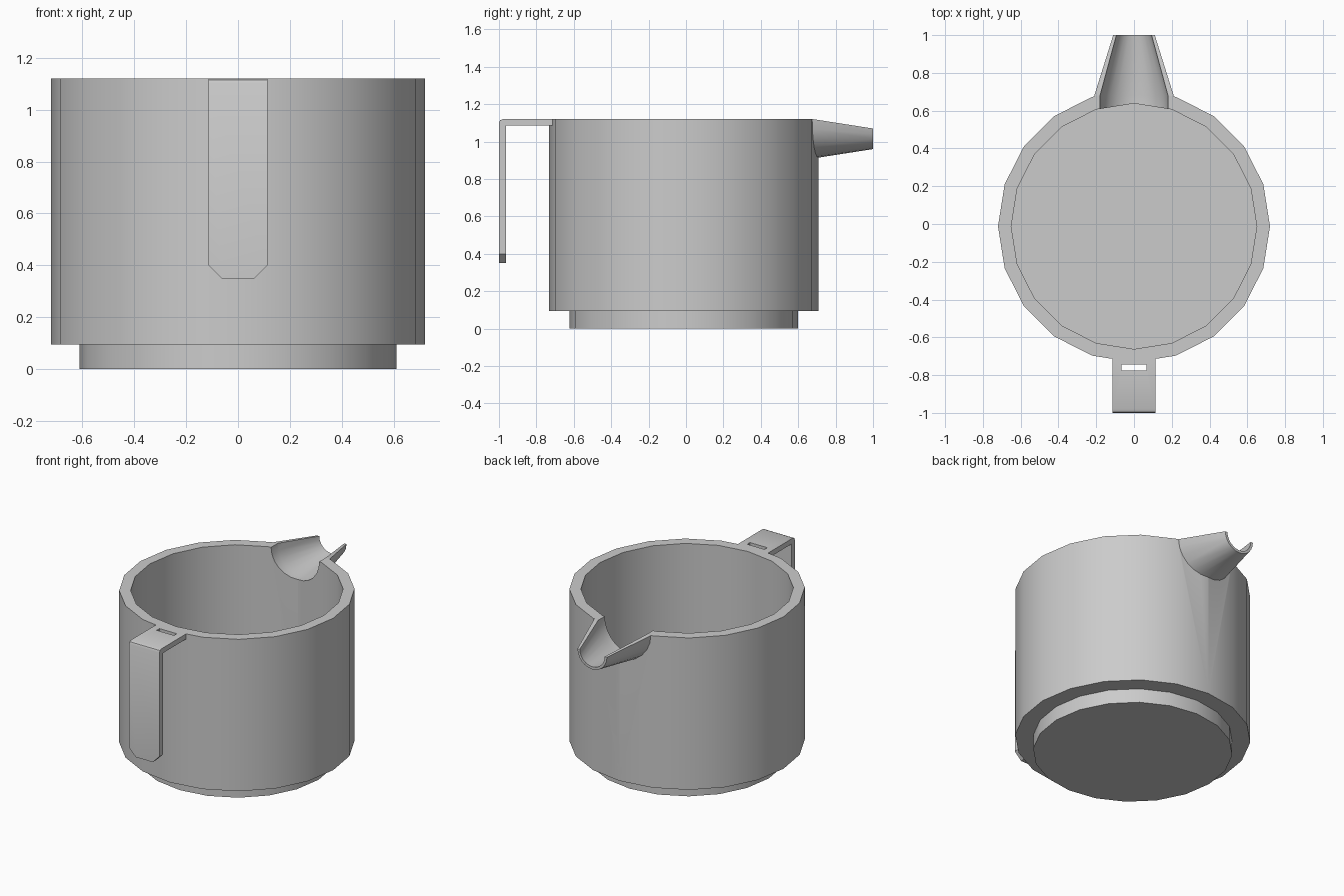
import bpy, bmesh
from math import sin, cos, pi

if "Cube" in bpy.data.objects:
    bpy.data.objects.remove(bpy.data.objects["Cube"])

CY = -0.012   # centre of the pot in y
TOP = 1.12    # rim height


def make(name, bm):
    bmesh.ops.remove_doubles(bm, verts=bm.verts, dist=1e-5)
    bmesh.ops.recalc_face_normals(bm, faces=bm.faces)
    me = bpy.data.meshes.new(name)
    bm.to_mesh(me)
    bm.free()
    ob = bpy.data.objects.new(name, me)
    bpy.context.collection.objects.link(ob)
    return ob


def loft(name, rings):
    """Closed solid through rings of equal point count."""
    bm = bmesh.new()
    vr = [[bm.verts.new(p) for p in r] for r in rings]
    for a, b in zip(vr, vr[1:]):
        n = len(a)
        for i in range(n):
            j = (i + 1) % n
            bm.faces.new((a[i], a[j], b[j], b[i]))
    bm.faces.new(vr[0])
    bm.faces.new(vr[-1])
    return make(name, bm)


def circle(r, z, n=20):
    return [(r * cos(2 * pi * i / n), CY + r * sin(2 * pi * i / n), z) for i in range(n)]


def arc(r, y, z, span, n):
    """Cross-section of the spout in the xz plane, hanging below z."""
    return [(r * cos(span * i / n), y, z - r * sin(span * i / n)) for i in range(n + (span < 4))]


def boolean(ob, tool, op):
    m = ob.modifiers.new(op, 'BOOLEAN')
    m.operation, m.object, m.solver = op, tool, 'EXACT'
    bpy.context.view_layer.objects.active = ob
    bpy.ops.object.modifier_apply(modifier=m.name)
    bpy.data.objects.remove(tool)


def smooth(ob):
    bpy.ops.object.select_all(action='DESELECT')
    ob.select_set(True)
    bpy.context.view_layer.objects.active = ob
    bpy.ops.object.shade_smooth_by_angle(angle=pi / 6)


# Pot: stepped foot, outer wall, inner wall and floor
pot = loft("pot_body", [circle(r, z) for r, z in (
    (0.61, 0), (0.61, 0.095), (0.72, 0.095), (0.72, TOP), (0.65, TOP), (0.65, 0.15))])

# Spout: tapered half cone joined to the wall, then hollowed through to the inside
spout = loft("spout", [arc(r, y, z, pi, 12) for r, y, z in (
    (0.21, 0.66, TOP), (0.21, 0.68, TOP), (0.11, 1.0, 1.07))])
boolean(pot, spout, 'UNION')
channel = loft("spout_channel", [arc(r, y, z, 2 * pi, 24) for r, y, z in (
    (0.18, 0.45, TOP), (0.18, 0.68, TOP), (0.093, 1.0, 1.07), (0.09, 1.011, 1.068))])
boolean(pot, channel, 'DIFFERENCE')
smooth(pot)

# Handle: bent flat strip with rounded top bend and clipped lower corners
profile = [(-0.71, TOP), (-0.98, TOP), (-0.994, 1.114), (-1.0, 1.10), (-1.0, 0.35),
           (-0.962, 0.35), (-0.962, 1.085), (-0.71, 1.085)]
handle = loft("handle", [[(x, y, z) for y, z in profile] for x in (-0.113, 0.113)])
bm = bmesh.new()
bm.from_mesh(handle.data)
corners = [e for e in bm.edges if all(v.co.z < 0.36 for v in e.verts)
           and abs(e.verts[0].co.x - e.verts[1].co.x) < 0.01]
bmesh.ops.bevel(bm, geom=corners, offset=0.05, segments=1, affect='EDGES')
bm.to_mesh(handle.data)
bm.free()

# Strap slot in the handle
slot = loft("handle_slot", [[(x, y, z) for x, y in (
    (-0.065, -0.775), (0.065, -0.775), (0.065, -0.745), (-0.065, -0.745))] for z in (1.0, 1.2)])
boolean(handle, slot, 'DIFFERENCE')
smooth(handle)
